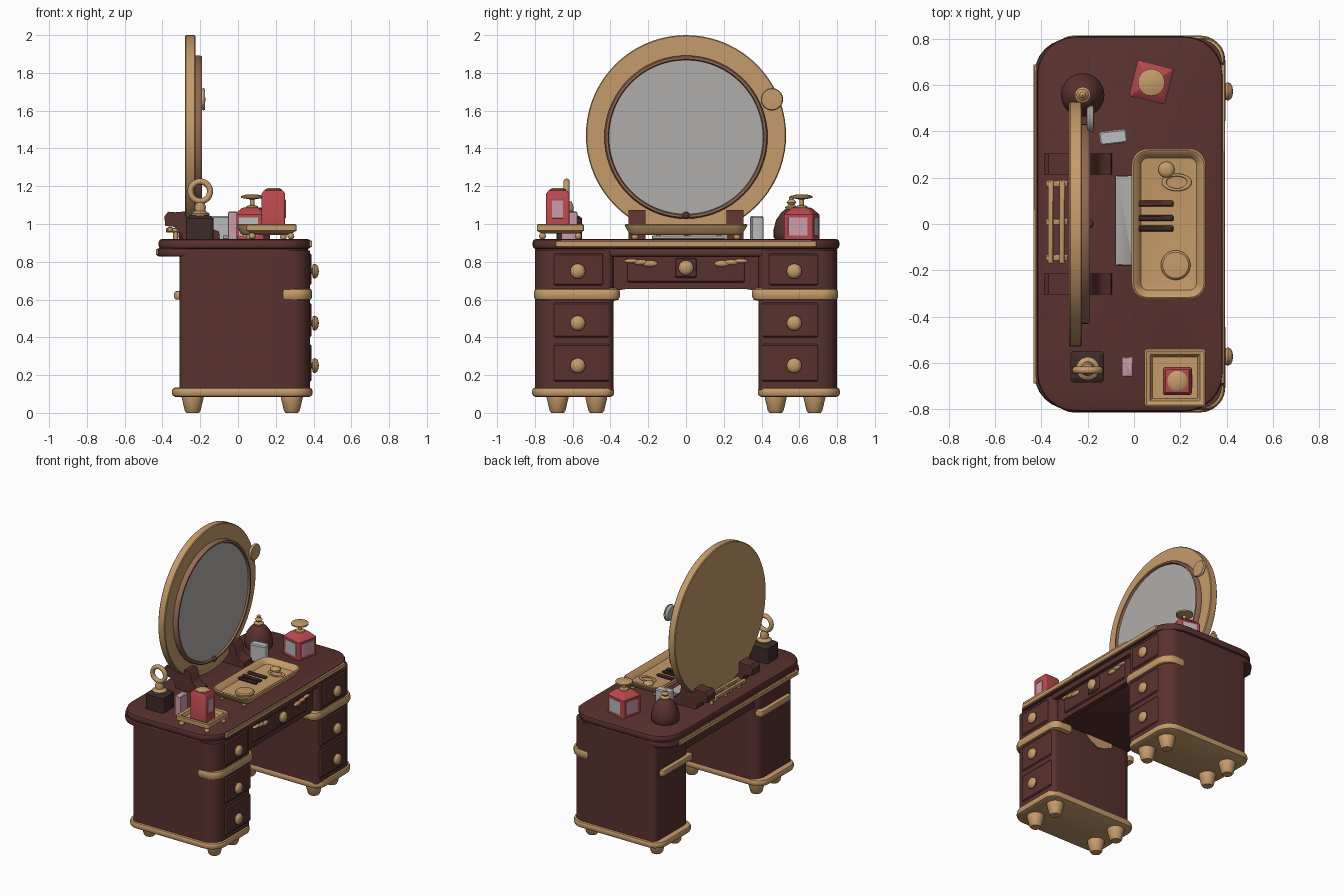
import bpy, bmesh, math

def mat(name, *c):
    m = bpy.data.materials.new(name)
    m.diffuse_color = (*c, 1)
    return m

WOOD = mat("dark_red_wood", 0.100, 0.032, 0.028)
GOLD = mat("gold", 0.56, 0.33, 0.145)
GLASS = mat("mirror_grey", 0.43, 0.42, 0.41)
RIM = mat("rim_brown", 0.30, 0.145, 0.095)
RED = mat("red_glass", 0.48, 0.065, 0.075)
PINK = mat("pink", 0.60, 0.33, 0.40)
DARK = mat("near_black_brown", 0.045, 0.024, 0.021)
PALE = mat("pale_grey", 0.50, 0.51, 0.52)


def finish(name, bm, m, loc=(0, 0, 0), rot=0.0):
    bmesh.ops.remove_doubles(bm, verts=bm.verts, dist=1e-5)
    bmesh.ops.recalc_face_normals(bm, faces=bm.faces)
    me = bpy.data.meshes.new(name)
    bm.to_mesh(me)
    bm.free()
    me.materials.append(m)
    o = bpy.data.objects.new(name, me)
    bpy.context.collection.objects.link(o)
    o.location = loc
    o.rotation_euler[2] = rot
    bpy.ops.object.select_all(action='DESELECT')
    o.select_set(True)
    bpy.context.view_layer.objects.active = o
    bpy.ops.object.shade_smooth_by_angle(angle=math.radians(40))
    return o


def bridge(name, rings, m, loc=(0, 0, 0), rot=0.0, caps=True):
    """Skin a list of equal-length point rings."""
    bm = bmesh.new()
    vs = [[bm.verts.new(p) for p in r] for r in rings]
    n = len(vs[0])
    for a, b in zip(vs, vs[1:]):
        for i in range(n):
            j = (i + 1) % n
            bm.faces.new((a[i], a[j], b[j], b[i]))
    if caps:
        bm.faces.new(vs[0])
        bm.faces.new(vs[-1])
    return finish(name, bm, m, loc, rot)


def loft(name, rect, radii, steps, m, loc=(0, 0, 0), rot=0.0):
    """Rounded rectangle in plan, stacked as (inset, z) rings."""
    x0, x1, y0, y1 = rect
    if not isinstance(radii, tuple):
        radii = (radii,) * 4
    rings = []
    for d, z in steps:
        ring = []
        corners = ((x1, y1, 1, 1), (x0, y1, -1, 1), (x0, y0, -1, -1), (x1, y0, 1, -1))
        for k, (cx, cy, sx, sy) in enumerate(corners):
            r = max(radii[k] - d, 0.003)
            for i in range(7):
                a = math.pi / 2 * (k + i / 6)
                ring.append((cx - sx * (d + r) + r * math.cos(a), cy - sy * (d + r) + r * math.sin(a), z))
        rings.append(ring)
    return bridge(name, rings, m, loc, rot)


def slab(z0, z1, b):
    return [(b, z0), (b * .3, z0 + b * .3), (0, z0 + b), (0, z1 - b), (b * .3, z1 - b * .3), (b, z1)]


def box(name, x0, x1, y0, y1, z0, z1, m, b=0.004):
    return loft(name, (x0, x1, min(y0, y1), max(y0, y1)), b, [(b, z0), (0, z0 + b), (0, z1 - b), (b, z1)], m)


def lathe(name, prof, loc, m, axis='Z', n=32):
    rings = []
    for r, h in prof:
        r = max(r, 0.0005)
        c = [(r * math.cos(2 * math.pi * i / n), r * math.sin(2 * math.pi * i / n)) for i in range(n)]
        rings.append([(h, u, v) if axis == 'X' else (u, v, h) for u, v in c])
    return bridge(name, rings, m, loc)


def ball(name, c, r, m, sc=(1, 1, 1)):
    bm = bmesh.new()
    bmesh.ops.create_uvsphere(bm, u_segments=20, v_segments=12, radius=r)
    bmesh.ops.scale(bm, vec=sc, verts=bm.verts)
    return finish(name, bm, m, c)


def ring_tube(name, c, R, r, m, flat=True, sx=1.0):
    """Torus lying flat, or standing in the xz plane."""
    rings = []
    for i in range(33):
        a = 2 * math.pi * i / 32
        ring = []
        for k in range(10):
            t = 2 * math.pi * k / 10
            q, h = R + r * math.cos(t), r * math.sin(t)
            u, v = q * math.cos(a) * sx, q * math.sin(a)
            ring.append((u, v, h) if flat else (u, h, v))
        rings.append(ring)
    return bridge(name, rings, m, c, caps=False)


KNOB = [(0.014, 0), (0.014, 0.012), (0.036, 0.016), (0.04, 0.026), (0.033, 0.039), (0.018, 0.046), (0, 0.048)]

# Pedestals with bands, feet, drawers and knobs
for s, side in ((1, "right"), (-1, "left")):
    def rect(x0, x1, a, b):
        return (x0, x1, min(s * a, s * b), max(s * a, s * b))
    def radii(*r):  # front outer, back outer, back inner, front inner
        return r if s > 0 else r[::-1]
    loft(side + "_pedestal", rect(-0.31, 0.38, 0.385, 0.80), radii(0.10, 0.04, 0.08, 0.04), [(0, 0.10), (0, 0.86)], WOOD)
    loft(side + "_base_band", rect(-0.35, 0.395, 0.38, 0.815), radii(0.11, 0.09, 0.09, 0.07), slab(0.085, 0.135, 0.018), GOLD)
    loft(side + "_front_band", rect(0.235, 0.393, 0.35, 0.805), radii(0.09, 0.012, 0.02, 0.06), slab(0.595, 0.66, 0.02), GOLD)
    loft(side + "_back_band", rect(-0.338, -0.285, 0.39, 0.75), radii(0.01, 0.025, 0.025, 0.01), slab(0.60, 0.645, 0.012), GOLD)
    for x in (-0.24, 0.285):
        for y in (0.475, 0.68):
            lathe(side + "_foot", [(0.033, 0), (0.042, 0.012), (0.058, 0.08), (0.058, 0.10)], (x, s * y, 0), GOLD)
    for y0, y1, z0, z1, zk in ((0.44, 0.70, 0.675, 0.845, 0.75), (0.405, 0.70, 0.40, 0.585, 0.475), (0.405, 0.70, 0.165, 0.365, 0.25)):
        box(side + "_drawer", 0.37, 0.388, s * y0, s * y1, z0, z1, WOOD, 0.008)
        lathe(side + "_drawer_knob", KNOB, (0.38, s * 0.573, zk), GOLD, 'X')

# Centre drawer box and curved apron
box("centre_drawer_box", -0.28, 0.33, -0.40, 0.40, 0.66, 0.86, WOOD)
half = [(0.40, 0.86), (0.40, 0.58), (0.385, 0.60), (0.375, 0.63), (0.35, 0.65), (0.32, 0.655)]
prof = half + [(-y, z) for y, z in reversed(half)]
bridge("apron", [[(x, y, z) for y, z in prof] for x in (0.30, 0.338)], WOOD)
box("centre_drawer_front", 0.33, 0.348, -0.31, 0.31, 0.69, 0.845, WOOD, 0.008)
box("centre_knob_plate", 0.34, 0.356, -0.055, 0.055, 0.715, 0.82, WOOD, 0.006)
lathe("centre_knob", KNOB, (0.342, 0, 0.768), GOLD, 'X')
for s in (-1, 1):
    for k in range(3):
        ball("leaf_ornament", (0.35, s * (0.19 + 0.05 * k), 0.79 + 0.007 * k), 0.04, GOLD, (0.35, 1, 0.42 - 0.07 * k))

# Gilded patch on the inner side of the left pedestal
patch = [(-0.13, 0.66), (-0.12, 0.63), (-0.06, 0.60), (0.0, 0.59), (0.06, 0.62), (0.10, 0.66)]
bridge("inner_gilding", [[(x, y, z) for x, z in patch] for y in (-0.387, -0.380)], GOLD)

# Table top with gold edge strips
loft("table_top_lower", (-0.43, 0.372, -0.80, 0.80), 0.15, slab(0.828, 0.872, 0.012), WOOD)
loft("table_top", (-0.42, 0.386, -0.812, 0.812), 0.17, slab(0.868, 0.92, 0.016), WOOD)
box("front_edge_strip", 0.37, 0.393, -0.69, 0.69, 0.878, 0.912, GOLD)
box("back_edge_strip", -0.435, -0.41, -0.69, 0.69, 0.835, 0.868, GOLD)

# Round mirror
C = (0, 0, 1.47)
lathe("mirror_frame", [(0, -0.28), (0.525, -0.28), (0.53, -0.275), (0.53, -0.23), (0.525, -0.225), (0, -0.225)], C, GOLD, 'X', 72)
C = (0, 0, 1.46)
lathe("mirror_rim", [(0, -0.23), (0.432, -0.23), (0.432, -0.2), (0.425, -0.19), (0.413, -0.19), (0.408, -0.205), (0, -0.205)], C, RIM, 'X', 72)
lathe("mirror_glass", [(0, -0.21), (0.407, -0.21), (0.407, -0.202), (0, -0.202)], C, GLASS, 'X', 72)
lathe("small_mirror_body", [(0, -0.205), (0.045, -0.203), (0.057, -0.19), (0.055, -0.18), (0, -0.18)], (0, 0.455, 1.66), PALE, 'X')
lathe("small_mirror_face", [(0, -0.184), (0.059, -0.184), (0.055, -0.175), (0, -0.173)], (0, 0.455, 1.66), GOLD, 'X')
ball("mirror_screw", (-0.195, 0, 1.045), 0.02, WOOD)

# Mirror stand: scroll brackets and gold rails
scroll = [(-0.385, 0.99), (-0.39, 1.04), (-0.37, 1.065), (-0.33, 1.062), (-0.24, 1.07), (-0.19, 1.075), (-0.175, 1.06), (-0.165, 1.01),
          (-0.14, 0.975), (-0.10, 0.96), (-0.095, 0.915), (-0.29, 0.915), (-0.31, 0.965), (-0.34, 0.985)]
for s in (-1, 1):
    bridge("mirror_bracket", [[(x, s * y, z) for x, z in scroll] for y in (0.215, 0.305)], WOOD)
for x in (-0.36, -0.31):
    box("stand_rail", x - 0.012, x + 0.012, -0.17, 0.19, 0.96, 0.985, GOLD)
for y in (-0.145, 0.01, 0.175):
    box("stand_crossbar", -0.38, -0.285, y - 0.014, y + 0.014, 0.955, 0.98, GOLD)
    lathe("stand_post", [(0.013, 0.915), (0.013, 0.97)], (-0.33, y, 0), GOLD, n=12)
box("flat_grey_case", -0.08, 0.0, -0.18, 0.21, 0.918, 0.94, GLASS)

# Large tray and its contents
loft("large_tray", (-0.01, 0.31, -0.325, 0.325), 0.07,
     [(0.035, 0.942), (0.025, 0.95), (0.004, 0.985), (0.0, 0.995), (0.008, 1.0), (0.018, 0.995), (0.04, 0.962), (0.05, 0.96)], GOLD)
for x in (0.06, 0.24):
    for y in (-0.27, 0.27):
        ball("large_tray_foot", (x, y, 0.932), 0.018, GOLD)
for i, y in enumerate((0.088, 0.025, -0.02)):
    box("brush", 0.02, 0.17, y - 0.013, y + 0.013, 0.96, 0.98, DARK if i else WOOD, 0.006)
lathe("powder_pot", [(0.062, 0.955), (0.064, 0.972), (0.056, 0.98), (0, 0.983)], (0.18, -0.178, 0), GOLD)
ring_tube("bracelet", (0.185, 0.18, 0.968), 0.032, 0.006, GOLD, sx=1.7)
ball("powder_puff", (0.14, 0.235, 0.97), 0.035, GOLD, (1, 1, 0.5))

# Small tray with tall red bottle
loft("small_tray", (0.045, 0.31, -0.79, -0.54), 0.015,
     [(0.025, 0.95), (0.0, 0.965), (0.0, 0.995), (0.008, 1.0), (0.025, 0.995), (0.035, 0.972)], GOLD)
for x in (0.075, 0.28):
    for y in (-0.76, -0.57):
        ball("small_tray_foot", (x, y, 0.936), 0.018, GOLD)
loft("tall_red_bottle", (0.125, 0.25, -0.74, -0.618), 0.012, [(0, 0.97), (0, 1.16), (0.012, 1.178), (0.025, 1.18)], RED)
box("tall_bottle_label", 0.248, 0.253, -0.71, -0.65, 1.03, 1.13, PINK, 0.002)
lathe("tall_bottle_lid", [(0.042, 1.17), (0.044, 1.182), (0.03, 1.19), (0, 1.19)], (0.188, -0.679, 0), GOLD)

# Dark box bottle with ring stopper, and pink block
loft("dark_bottle", (-0.275, -0.13, -0.685, -0.55), 0.015, [(0, 0.915), (0, 1.03), (0.02, 1.045)], DARK)
lathe("dark_bottle_neck", [(0.045, 1.04), (0.05, 1.055), (0.028, 1.07), (0.03, 1.09), (0.02, 1.12)], (-0.2, -0.625, 0), GOLD)
ring_tube("ring_stopper", (-0.2, -0.632, 1.173), 0.052, 0.016, GOLD, flat=False)
box("pink_block", -0.052, -0.005, -0.66, -0.575, 0.915, 1.065, PINK)

# Square red bottle with pale windows
P, R = (0.075, 0.612, 0), math.radians(-14)
loft("square_red_bottle", (-0.08, 0.08, -0.08, 0.08), 0.012, [(0, 0.915), (0, 1.05), (0.035, 1.085), (0.05, 1.088)], RED, P, R)
for k in range(4):
    loft("bottle_window", (0.077, 0.083, -0.053, 0.053), 0.002, [(0, 0.94), (0, 1.035)], PINK if k % 2 == 0 else PALE, P, R + k * math.pi / 2)
lathe("square_bottle_stopper", [(0.035, 1.08), (0.03, 1.095), (0.012, 1.1), (0.012, 1.13), (0.058, 1.138), (0.058, 1.148), (0.03, 1.156), (0, 1.157)], P, GOLD)

# Round domed bottle and pale jar
lathe("round_bottle", [(0.085, 0.915), (0.094, 0.93), (0.094, 0.97), (0.082, 1.02), (0.055, 1.06), (0.03, 1.08), (0, 1.085)], (-0.222, 0.558, 0), WOOD)
lathe("round_bottle_finial", [(0.03, 1.075), (0.034, 1.09), (0.015, 1.1), (0.026, 1.115), (0.012, 1.13), (0.014, 1.14), (0, 1.152)], (-0.222, 0.558, 0), GOLD)
loft("pale_jar", (-0.06, 0.06, -0.03, 0.03), 0.015, [(0, 0.915), (0, 1.035), (0.006, 1.042)], PALE, (-0.09, 0.375, 0), 0.12)
